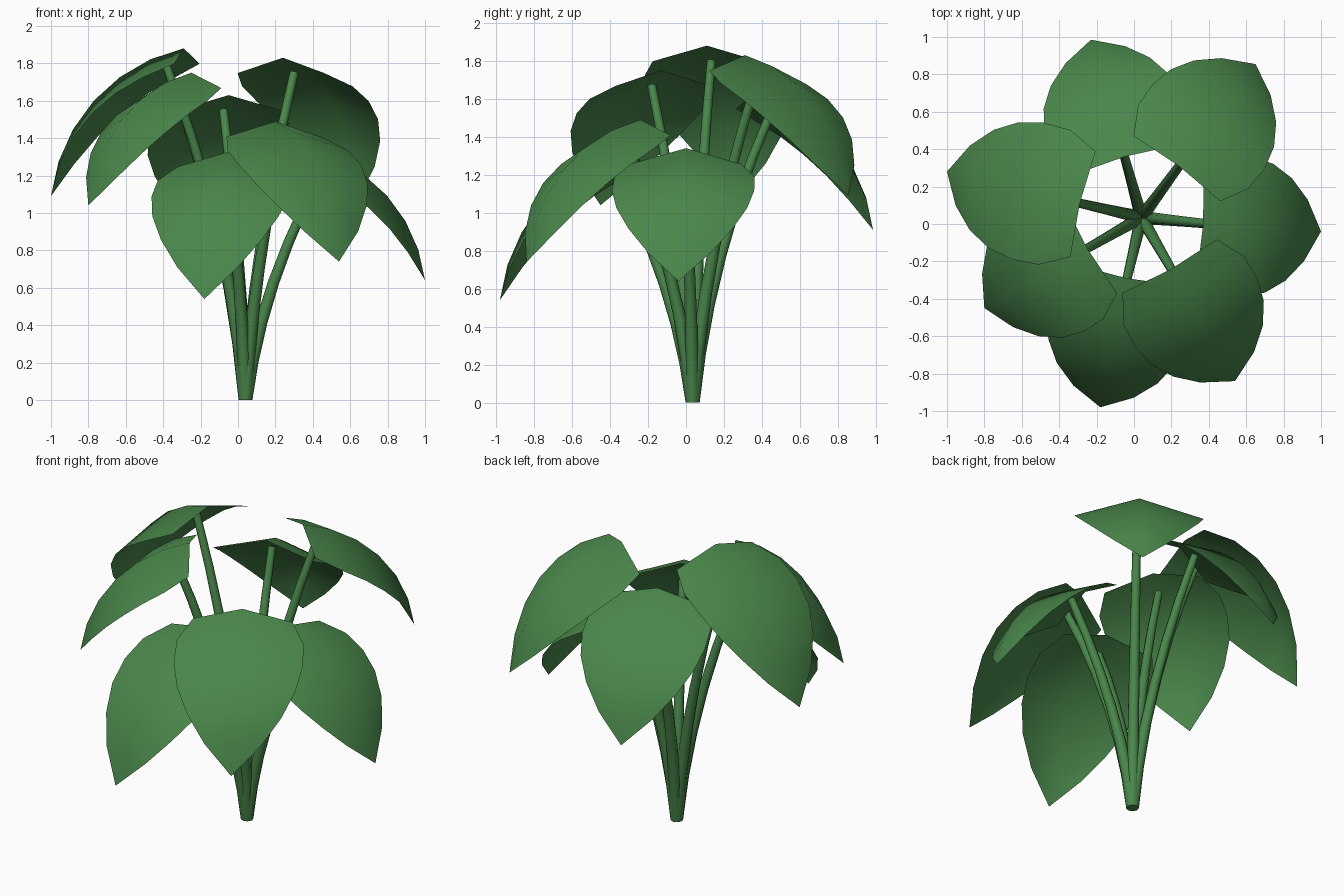
import bpy, bmesh, math
from mathutils import Vector

if "Cube" in bpy.data.objects:
    bpy.data.objects.remove(bpy.data.objects["Cube"])

green = bpy.data.materials.new("leaf green")
green.diffuse_color = (0.068, 0.242, 0.07, 1)
green.use_nodes = True
green.node_tree.nodes["Principled BSDF"].inputs["Base Color"].default_value = green.diffuse_color

ROOT = Vector((0.04, 0.035, 0))

# each leaf: middle of its inner edge, then its tip
LEAVES = [
    ((0.37, 0.00, 1.34), (1.00, -0.04, 0.64)),
    ((0.24, 0.31, 1.83), (0.65, 0.855, 1.09)),
    ((-0.05, 0.36, 1.63), (-0.23, 0.985, 0.91)),
    ((-0.29, 0.11, 1.88), (-1.00, 0.28, 1.09)),
    ((-0.25, -0.13, 1.75), (-0.80, -0.45, 1.04)),
    ((-0.04, -0.29, 1.33), (-0.18, -0.98, 0.54)),
    ((0.20, -0.24, 1.49), (0.54, -0.84, 0.74)),
]
# half widths of the rows, spaced evenly along a circular arc
WIDTHS = [0.29, 0.37, 0.375, 0.345, 0.275, 0.165, 0]
START, END = math.radians(12), math.radians(83.4)
DROOP = 0.29


def finish(bm, name):
    mesh = bpy.data.meshes.new(name)
    bm.to_mesh(mesh)
    bm.free()
    mesh.materials.append(green)
    obj = bpy.data.objects.new(name, mesh)
    bpy.context.collection.objects.link(obj)
    return obj


def leaf(name, base, tip):
    # arching sheet, sides folded down from the middle ridge along its normal
    bm = bmesh.new()
    reach = Vector((tip.x - base.x, tip.y - base.y, 0))
    out = reach.normalized()
    side = Vector((-out.y, out.x, 0))
    rows = []
    for i, w in enumerate(WIDTHS):
        a = START + (END - START) * i / (len(WIDTHS) - 1)
        u = (math.sin(a) - math.sin(START)) / (math.sin(END) - math.sin(START))
        v = (math.cos(START) - math.cos(a)) / (math.cos(START) - math.cos(END))
        mid = base + reach * u + Vector((0, 0, (tip.z - base.z) * v))
        normal = out * math.sin(a) + Vector((0, 0, math.cos(a)))
        offsets = (-w, 0, w) if w else (0,)
        rows.append([bm.verts.new(mid + side * o - normal * DROOP * abs(o))
                     for o in offsets])
    for a, b in zip(rows, rows[1:]):
        for i in range(2):
            if len(b) == 3:
                bm.faces.new((a[i], b[i], b[i + 1], a[i + 1]))
            else:
                bm.faces.new((a[i], b[0], a[i + 1]))
    for f in bm.faces:
        f.normal_update()
        if f.normal.dot(out + Vector((0, 0, 1))) < 0:
            f.normal_flip()
        f.smooth = True
    return finish(bm, name)


def stem(name, end, steps=6, sides=8):
    # tapered tube that bends outward as it rises
    bm = bmesh.new()
    lean = Vector((end.x - ROOT.x, end.y - ROOT.y, 0))
    rings = []
    for k in range(steps + 1):
        t = k / steps
        c = ROOT + lean * (0.4 * t * (1 - t) + t * t) + Vector((0, 0, end.z * t))
        d = lean * (0.4 + 1.2 * t) + Vector((0, 0, end.z))
        q = Vector((0, 0, 1)).rotation_difference(d if k else Vector((0, 0, 1)))
        r = 0.037 - 0.014 * t
        rings.append([bm.verts.new(c + q @ Vector((r * math.cos(a), r * math.sin(a), 0)))
                      for a in (2 * math.pi * j / sides for j in range(sides))])
    for a, b in zip(rings, rings[1:]):
        for j in range(sides):
            n = (j + 1) % sides
            bm.faces.new((a[j], a[n], b[n], b[j])).smooth = True
    bm.faces.new(rings[0][::-1])
    bm.faces.new(rings[-1])
    return finish(bm, name)


for i, (b, t) in enumerate(LEAVES, 1):
    base, tip = Vector(b), Vector(t)
    leaf(f"leaf_{i}", base, tip)
    out = Vector((tip.x - base.x, tip.y - base.y, 0)).normalized()
    # the stem ends just under the leaf, a little past its inner edge
    stem(f"stem_{i}", base + out * 0.1 - Vector((0, 0, 0.08)))
